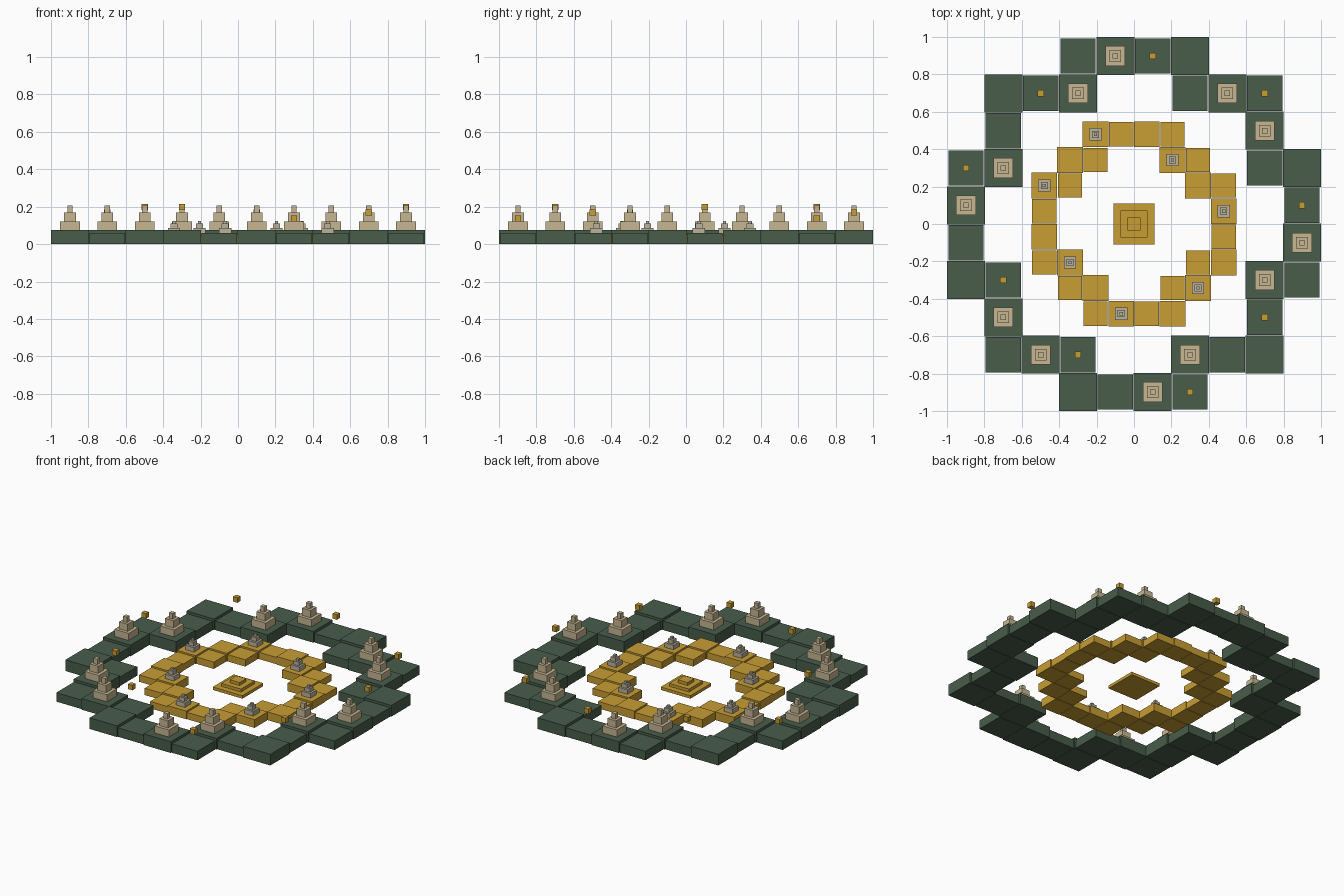
import bpy
import bmesh
from mathutils import Matrix, Vector

if "Cube" in bpy.data.objects:
    bpy.data.objects.remove(bpy.data.objects["Cube"], do_unlink=True)


def material(name, rgb):
    mat = bpy.data.materials.new(name)
    mat.use_nodes = True
    color = (*rgb, 1.0)
    mat.diffuse_color = color
    mat.node_tree.nodes["Principled BSDF"].inputs["Base Color"].default_value = color
    return mat


GREEN = material("moss green", (0.065, 0.108, 0.068))
GOLD = material("ochre gold", (0.58, 0.337, 0.034))
STONE = material("sandstone", (0.57, 0.475, 0.29))
GREY = material("grey sandstone", (0.5, 0.445, 0.33))


def stacked_boxes(name, x, y, base, tiers, mat):
    """One object of square boxes stacked upward; tiers are (width, height)."""
    bm = bmesh.new()
    z = base
    for width, height in tiers:
        place = Matrix.Translation((x, y, z + height / 2))
        bmesh.ops.create_cube(bm, size=1, matrix=place @ Matrix.Diagonal((width, width, height, 1)))
        z += height
    mesh = bpy.data.meshes.new(name)
    bm.to_mesh(mesh)
    bm.free()
    mesh.materials.append(mat)
    obj = bpy.data.objects.new(name, mesh)
    bpy.context.collection.objects.link(obj)
    return obj


def ring_cells(quadrant, pitch):
    """Mirror one quadrant of grid cells into a counter-clockwise closed ring."""
    half = quadrant + [(-x, y) for x, y in reversed(quadrant)]
    return [Vector(c) * pitch for c in half + [(-x, -y) for x, y in half]]


# Outer ring: alternating tall and low blocks, towers and floating cubes
outer = ring_cells([(4.5, .5), (4.5, 1.5), (3.5, 1.5), (3.5, 2.5), (3.5, 3.5),
                    (2.5, 3.5), (1.5, 3.5), (1.5, 4.5), (.5, 4.5)], 0.1996)
for i, (x, y) in enumerate(outer):
    tall = i % 2 == 1
    block = (0.203, 0.075) if tall else (0.189, 0.06)
    stacked_boxes("outer_block", x, y, 0, [block], GREEN)
    if i % 6 in (3, 5):
        stacked_boxes("outer_tower", x, y, 0.075,
                      [(0.105, 0.047), (0.063, 0.048), (0.028, 0.036)], STONE)
    if i % 4 == 0:
        height = (0.182, 0.121, 0.152)[i // 4 % 3]
        stacked_boxes("floating_cube", x, y, height, [(0.033, 0.033)], GOLD)

# Inner ring: smaller gold blocks with small towers
inner = ring_cells([(3.5, .5), (3.5, 1.5), (2.5, 1.5), (2.5, 2.5),
                    (1.5, 2.5), (1.5, 3.5), (.5, 3.5)], 0.137)
for i, (x, y) in enumerate(inner):
    block = (0.138, 0.055) if i % 2 == 0 else (0.13, 0.046)
    stacked_boxes("inner_block", x, y, 0, [block], GOLD)
    if i % 4 == 0:
        stacked_boxes("inner_tower", x, y, 0.055,
                      [(0.065, 0.03), (0.038, 0.025), (0.017, 0.014)], GREY)

# Stepped centre platform
stacked_boxes("centre_platform", 0, 0, 0, [(0.22, 0.02), (0.145, 0.02), (0.072, 0.02)], GOLD)
